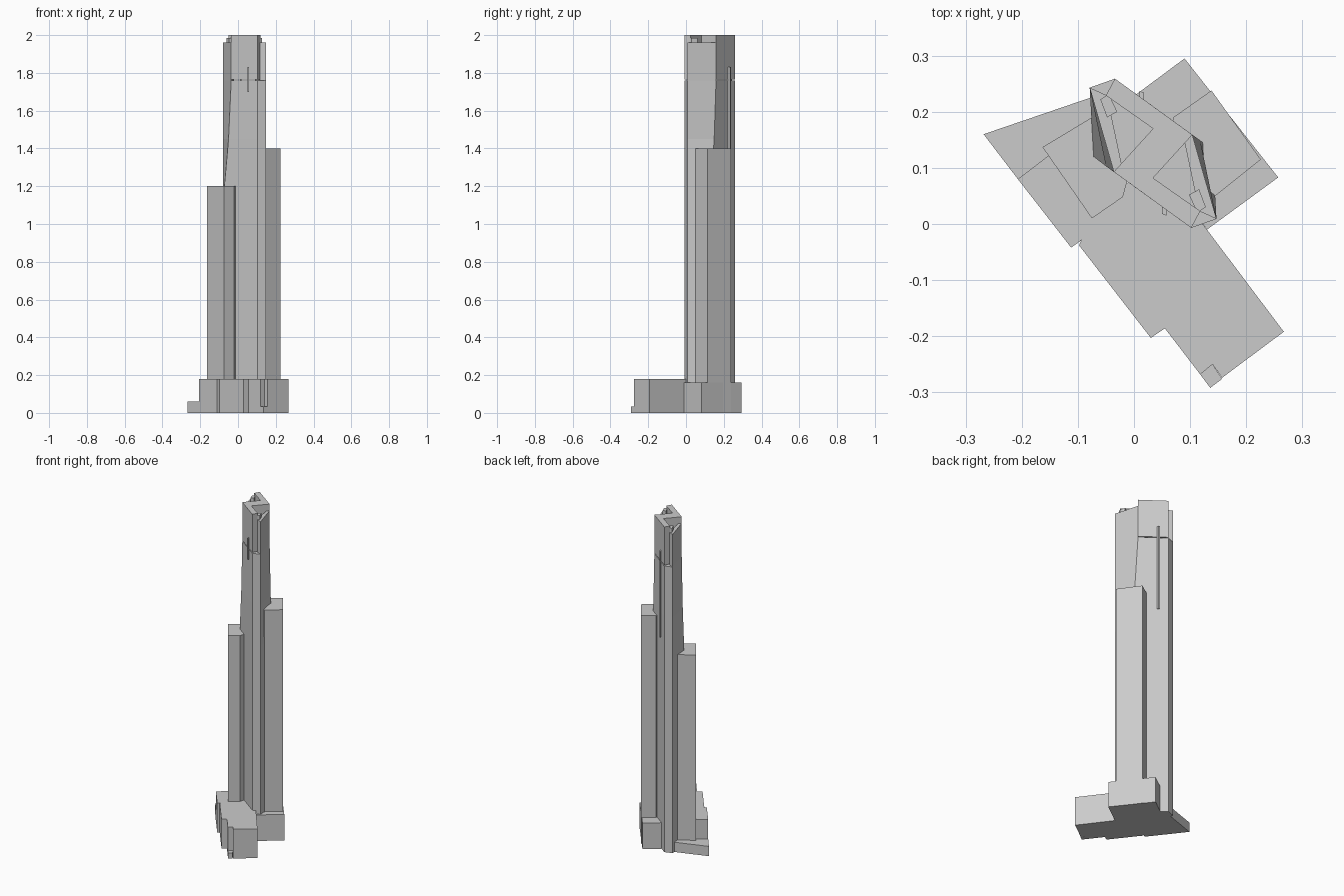
import bpy, bmesh

CX, CY = 0.034, 0.126          # tower axis; its plan is point-symmetric


def turned(pts):
    """Half-turn copy of a plan about the tower axis."""
    return [(2 * CX - x, 2 * CY - y) for x, y in pts]


def loft(name, rings):
    """Solid from stacked plans: rings = [(z, [(x, y), ...]), ...]."""
    bm = bmesh.new()
    loops = [[bm.verts.new((x, y, z)) for x, y in pts] for z, pts in rings]
    bm.faces.new(loops[0][::-1])
    bm.faces.new(loops[-1])
    n = len(loops[0])
    for a, b in zip(loops, loops[1:]):
        for i in range(n):
            j = (i + 1) % n
            bm.faces.new((a[i], a[j], b[j], b[i]))
    bmesh.ops.recalc_face_normals(bm, faces=bm.faces)
    me = bpy.data.meshes.new(name)
    bm.to_mesh(me)
    bm.free()
    ob = bpy.data.objects.new(name, me)
    bpy.context.collection.objects.link(ob)
    return ob


def prism(name, pts, z0, z1):
    return loft(name, [(z0, pts), (z1, pts)])


# Tower shaft: two opposite corners lean inward toward the top
def shaft_plan(corner):
    half = [corner, (0.102, -0.007), (0.147, 0.009)]
    return half + turned(half)


low, high = (-0.072, 0.12), (-0.036, 0.093)
loft("tower_shaft", [(0.0, shaft_plan(low)), (1.2, shaft_plan(low)),
                     (1.45, shaft_plan((-0.05, 0.103))),
                     (1.76, shaft_plan(high))])

# Z-shaped crown
z_half = [(0.034, 0.17), (-0.036, 0.093), (0.102, -0.007), (0.118, 0.023)]
prism("crown", z_half + turned(z_half), 1.765, 2.0)

# Side screens closing the crown hollows
screen = [(-0.079, 0.243), (-0.036, 0.093), (-0.022, 0.106), (-0.048, 0.229)]
prism("left_screen", screen, 1.76, 1.96)
prism("right_screen", turned(screen), 1.76, 1.96)
notch = [(-0.06, 0.222), (-0.048, 0.19), (-0.03, 0.2), (-0.045, 0.232)]
prism("left_screen_cap", notch, 1.9, 1.985)
prism("right_screen_cap", turned(notch), 1.9, 1.985)

# Slim fins on the broad faces
fin = [(0.05, 0.03), (0.05, 0.018), (0.058, 0.015), (0.058, 0.03)]
prism("front_fin", fin, 1.70, 1.83)
prism("back_fin", turned(fin), 1.30, 1.83)

# Lower side wings
prism("left_wing", [(-0.163, 0.137), (-0.075, 0.010), (-0.02, 0.048),
                    (0.0, 0.12), (-0.045, 0.208)], 0.0, 1.2)
prism("right_wing", [(0.138, 0.238), (0.07, 0.19), (0.06, 0.12),
                     (0.145, 0.05), (0.226, 0.115)], 0.0, 1.4)

# Podium blocks
prism("front_podium", [(-0.05, 0.07), (-0.098, -0.038), (0.03, -0.203),
                       (0.055, -0.186), (0.118, -0.268), (0.14, -0.25),
                       (0.157, -0.274), (0.267, -0.192), (0.13, -0.01),
                       (0.06, 0.08)], 0.0, 0.18)
prism("front_step", [(0.118, -0.268), (0.136, -0.292), (0.157, -0.276),
                     (0.14, -0.25)], 0.0, 0.035)
prism("left_podium", [(-0.207, 0.08), (-0.112, -0.042), (-0.095, -0.03),
                      (0.0, 0.10), (-0.07, 0.185)], 0.0, 0.18)
prism("left_low_podium", [(-0.268, 0.16), (-0.207, 0.08), (-0.06, 0.185),
                          (-0.075, 0.226)], 0.0, 0.06)
prism("back_podium", [(0.09, 0.295), (0.0, 0.228), (0.05, 0.1),
                      (0.13, -0.01), (0.257, 0.083)], 0.0, 0.16)
